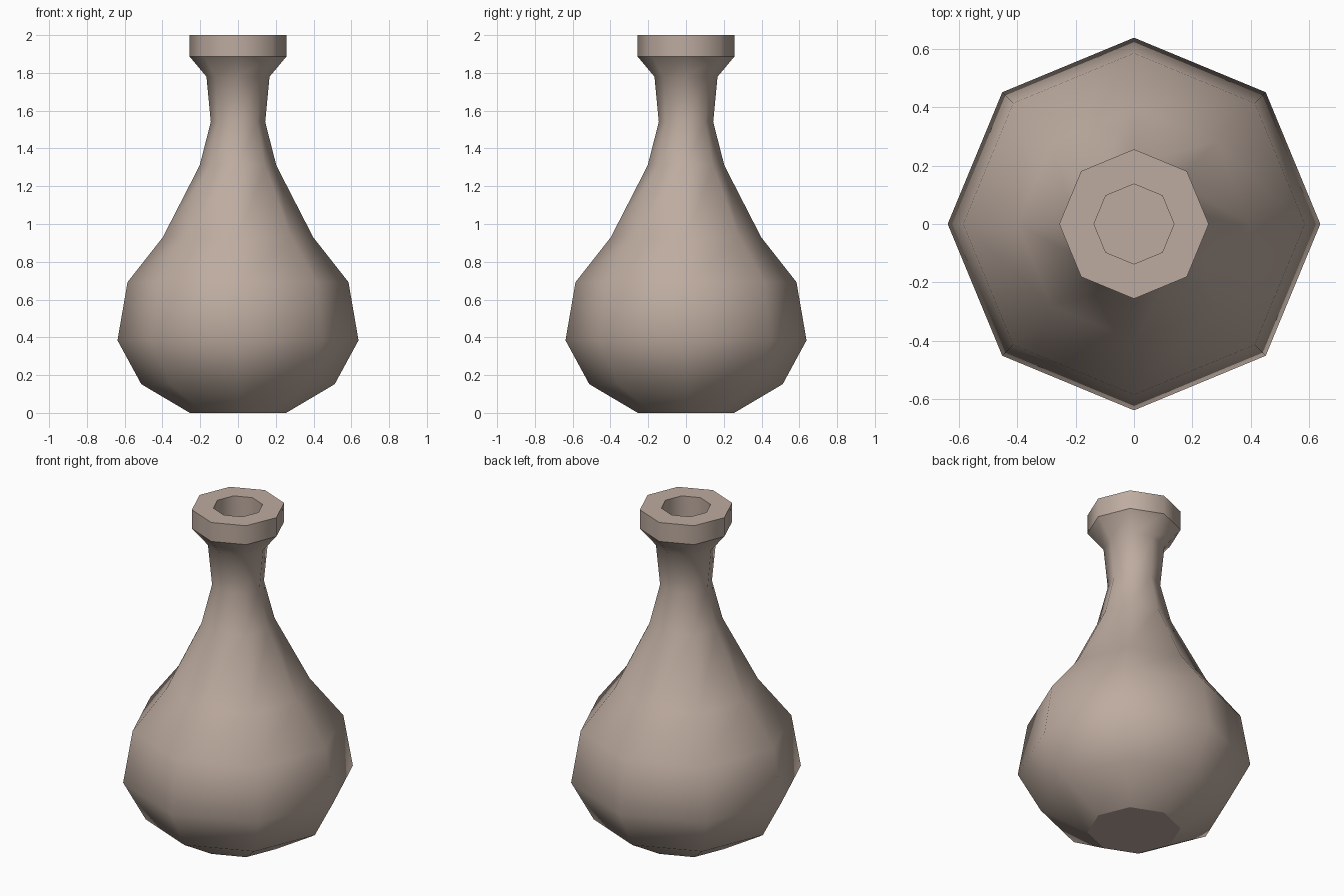
import bpy
import bmesh
from math import cos, sin, pi

cube = bpy.data.objects.get("Cube")
if cube:
    bpy.data.objects.remove(cube, do_unlink=True)

SIDES = 8

# One clay colour
clay = bpy.data.materials.new("warm_clay")
clay.use_nodes = True
colour = (0.51, 0.41, 0.35, 1.0)
clay.diffuse_color = colour
shader = next(n for n in clay.node_tree.nodes if n.type == 'BSDF_PRINCIPLED')
shader.inputs["Base Color"].default_value = colour
shader.inputs["Roughness"].default_value = 0.8

# Profile as (radius, height, crisp edge): base, belly, neck, lip, mouth
profile = [
    (0.255, 0.0, True),
    (0.512, 0.152, False),
    (0.638, 0.384, False),
    (0.585, 0.692, False),
    (0.398, 0.93, False),
    (0.203, 1.31, False),
    (0.144, 1.54, False),
    (0.167, 1.78, False),
    (0.256, 1.886, True),
    (0.256, 2.0, True),
    (0.137, 2.0, True),
    (0.137, 1.78, True),
]


def ring(bm, radius, height):
    return [bm.verts.new((radius * cos(2 * pi * i / SIDES),
                          radius * sin(2 * pi * i / SIDES), height))
            for i in range(SIDES)]


bm = bmesh.new()
rings = [ring(bm, r, z) for r, z, crisp in profile]

# Walls between neighbouring rings
for low, high in zip(rings, rings[1:]):
    for i in range(SIDES):
        j = (i + 1) % SIDES
        bm.faces.new((low[i], low[j], high[j], high[i]))

# Flat base and floor of the mouth
bm.faces.new(list(reversed(rings[0])))
bm.faces.new(rings[-1])

# Smooth walls, with crisp rings at the base, lip and mouth
for face in bm.faces:
    face.smooth = True
for verts, (r, z, crisp) in zip(rings, profile):
    if crisp:
        for i in range(SIDES):
            bm.edges.get((verts[i], verts[(i + 1) % SIDES])).smooth = False

bmesh.ops.recalc_face_normals(bm, faces=bm.faces)
mesh = bpy.data.meshes.new("vase")
bm.to_mesh(mesh)
bm.free()
mesh.materials.append(clay)
vase = bpy.data.objects.new("vase", mesh)
bpy.context.collection.objects.link(vase)
